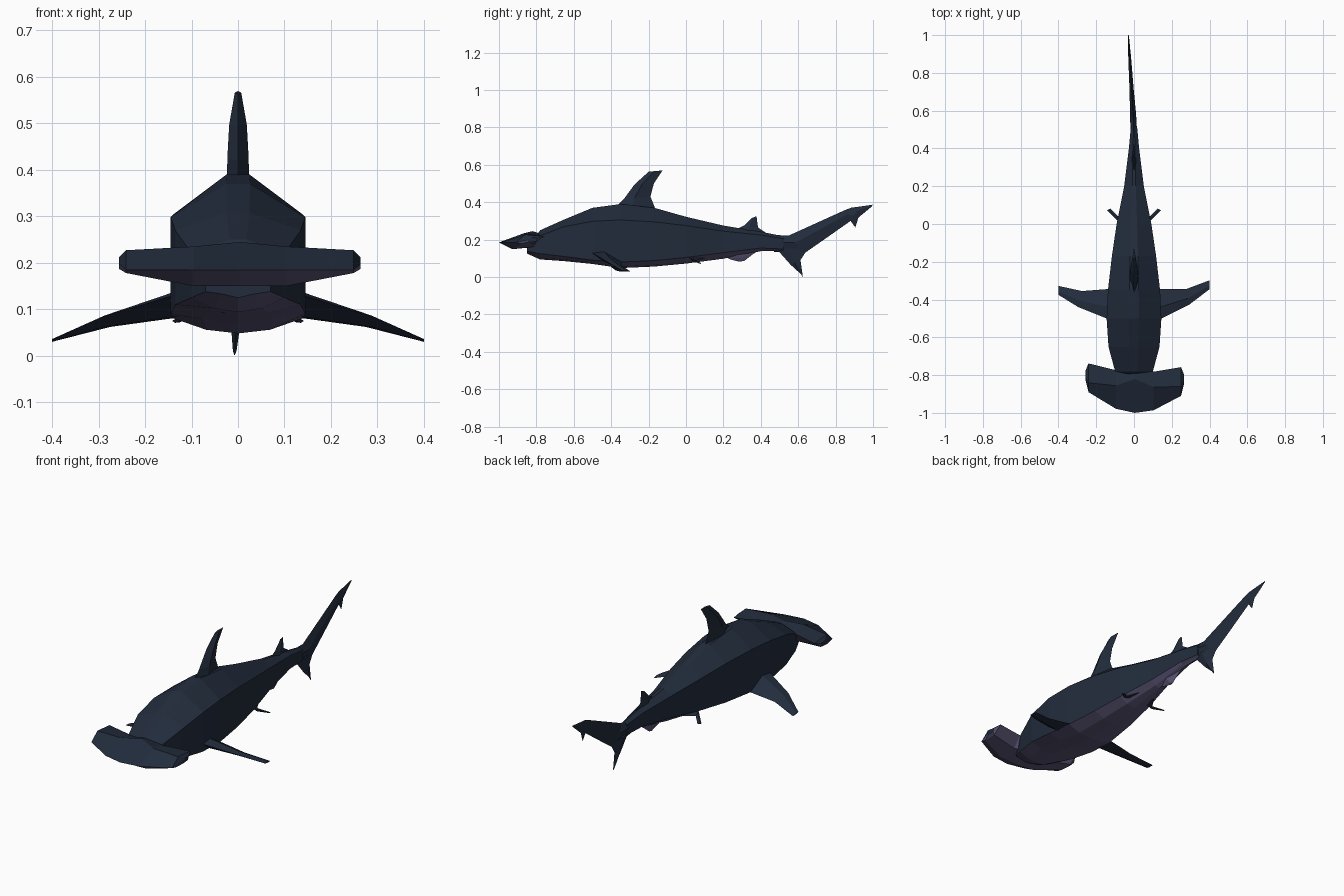
import bpy, bmesh
from mathutils import Vector


def material(name, rgb):
    m = bpy.data.materials.new(name)
    m.diffuse_color = (*rgb, 1)
    return m


NAVY = material("navy_skin", (0.016, 0.025, 0.045))
PALE = material("violet_belly", (0.10, 0.09, 0.175))


def loft(name, rings, belly=None):
    """Bridge equal-length rings, cap the ends; faces pointing down past `belly` turn pale."""
    bm = bmesh.new()
    vs = [[bm.verts.new(p) for p in r] for r in rings]
    n = len(rings[0])
    for a, b in zip(vs, vs[1:]):
        for i in range(n):
            j = (i + 1) % n
            bm.faces.new((a[i], a[j], b[j], b[i]))
    bm.faces.new(vs[0])
    bm.faces.new(vs[-1])
    bmesh.ops.recalc_face_normals(bm, faces=bm.faces)
    bm.normal_update()
    if belly is not None:
        for f in bm.faces:
            f.material_index = int(f.normal.z < belly)
    me = bpy.data.meshes.new(name)
    bm.to_mesh(me)
    bm.free()
    me.materials.append(NAVY)
    me.materials.append(PALE)
    ob = bpy.data.objects.new(name, me)
    bpy.context.collection.objects.link(ob)
    return ob


def fin(name, sections, axis, belly=None, rib=0.4):
    """Diamond-section fin from (leading point, trailing point, half thickness)."""
    rings = []
    for lead, trail, t in sections:
        a, b = Vector(lead), Vector(trail)
        mid, off = a.lerp(b, rib), Vector(axis) * t
        rings.append([a, mid + off, b, mid - off])
    return loft(name, rings, belly)


def upright(name, sections, belly=None):
    """Fin lying in the centre plane, bending sideways toward the tail tip."""
    def bend(y, z):
        return (-0.06 * max(0, y - 0.5), y, z)
    return fin(name, [(bend(*a), bend(*b), t) for a, b, t in sections], (1, 0, 0), belly)


# Body: y, half width, top, shoulder, lower side, bottom
stations = [
    (-0.85, 0.070, 0.155, 0.150, 0.138, 0.125),
    (-0.78, 0.100, 0.250, 0.220, 0.125, 0.094),
    (-0.65, 0.135, 0.308, 0.270, 0.110, 0.085),
    (-0.50, 0.145, 0.370, 0.298, 0.090, 0.070),
    (-0.35, 0.138, 0.390, 0.305, 0.080, 0.048),
    (-0.17, 0.117, 0.370, 0.295, 0.088, 0.056),
    (0.00, 0.092, 0.322, 0.275, 0.105, 0.072),
    (0.20, 0.052, 0.275, 0.245, 0.130, 0.098),
    (0.40, 0.027, 0.242, 0.225, 0.155, 0.138),
    (0.52, 0.016, 0.218, 0.205, 0.150, 0.138),
]
rings = []
for y, w, zt, zs, zl, zb in stations:
    half = [(0.18 * w, zt), (w, zs), (w, zl), (0.5 * w, zb + 0.008)]
    rings.append([(x, y, z) for x, z in half] + [(0, y, zb)]
                 + [(-x, y, z) for x, z in reversed(half)])
loft("body", rings, -0.3)

# Hammer head: slices across x of front, top, back, rear underside, front underside
slices = [
    (0.000, [(-1.0, .185), (-.82, .245), (-.74, .220), (-.78, .165), (-.93, .150)]),
    (0.100, [(-.982, .185), (-.86, .235), (-.778, .220), (-.82, .160), (-.92, .150)]),
    (0.245, [(-.90, .185), (-.85, .227), (-.748, .218), (-.80, .180), (-.87, .178)]),
    (0.260, [(-.84, .198), (-.81, .212), (-.785, .208), (-.79, .190), (-.83, .187)]),
]
span = [(-x, s) for x, s in reversed(slices[1:])] + slices
loft("hammer_head", [[(x + 0.004, y - 0.04 * x, z) for y, z in s] for x, s in span], -0.25)

# Centre-line fins
upright("dorsal_fin", [
    ((-0.40, 0.35), (-0.15, 0.33), 0.024),
    ((-0.33, 0.42), (-0.19, 0.43), 0.023),
    ((-0.275, 0.495), (-0.172, 0.50), 0.019),
    ((-0.20, 0.563), (-0.125, 0.57), 0.007)])
upright("second_dorsal_fin", [
    ((0.24, 0.24), (0.46, 0.215), 0.014),
    ((0.31, 0.275), (0.385, 0.265), 0.010),
    ((0.35, 0.315), (0.377, 0.325), 0.004)])
upright("anal_fin", [
    ((0.18, 0.12), (0.40, 0.15), 0.022),
    ((0.24, 0.093), (0.355, 0.12), 0.014),
    ((0.28, 0.083), (0.31, 0.085), 0.005)], 0.0)
upright("tail_upper_lobe", [
    ((0.45, 0.225), (0.47, 0.135), 0.018),
    ((0.55, 0.222), (0.63, 0.125), 0.016),
    ((0.70, 0.290), (0.745, 0.205), 0.011),
    ((0.85, 0.358), (0.88, 0.300), 0.008),
    ((0.885, 0.371), (0.905, 0.265), 0.007),
    ((0.91, 0.374), (0.922, 0.318), 0.006),
    ((1.00, 0.387), (0.99, 0.374), 0.003)])
upright("tail_lower_lobe", [
    ((0.48, 0.155), (0.65, 0.150), 0.016),
    ((0.56, 0.065), (0.612, 0.09), 0.011),
    ((0.612, 0.018), (0.625, 0.0), 0.004)])

# Paired fins; the left tip trails slightly less than the right
for side, s, dy in (("right", 1, 0.0), ("left", -1, -0.03)):
    fin(side + "_pectoral_fin", [
        ((s * 0.10, -0.53, 0.135), (s * 0.10, -0.34, 0.085), 0.030),
        ((s * 0.145, -0.50, 0.128), (s * 0.145, -0.345, 0.080), 0.026),
        ((s * 0.295, -0.425 + dy / 2, 0.083), (s * 0.275, -0.345 + dy / 3, 0.062), 0.012),
        ((s * 0.40, -0.345 + dy, 0.035), (s * 0.40, -0.298 + dy, 0.030), 0.003),
    ], (0, 0, 1))
    fin(side + "_pelvic_fin", [
        ((s * 0.06, -0.01, 0.115), (s * 0.05, 0.10, 0.100), 0.015),
        ((s * 0.095, 0.025, 0.10), (s * 0.085, 0.04, 0.088), 0.009),
        ((s * 0.142, 0.073, 0.075), (s * 0.125, 0.082, 0.072), 0.003),
    ], (0, 0, 1))
